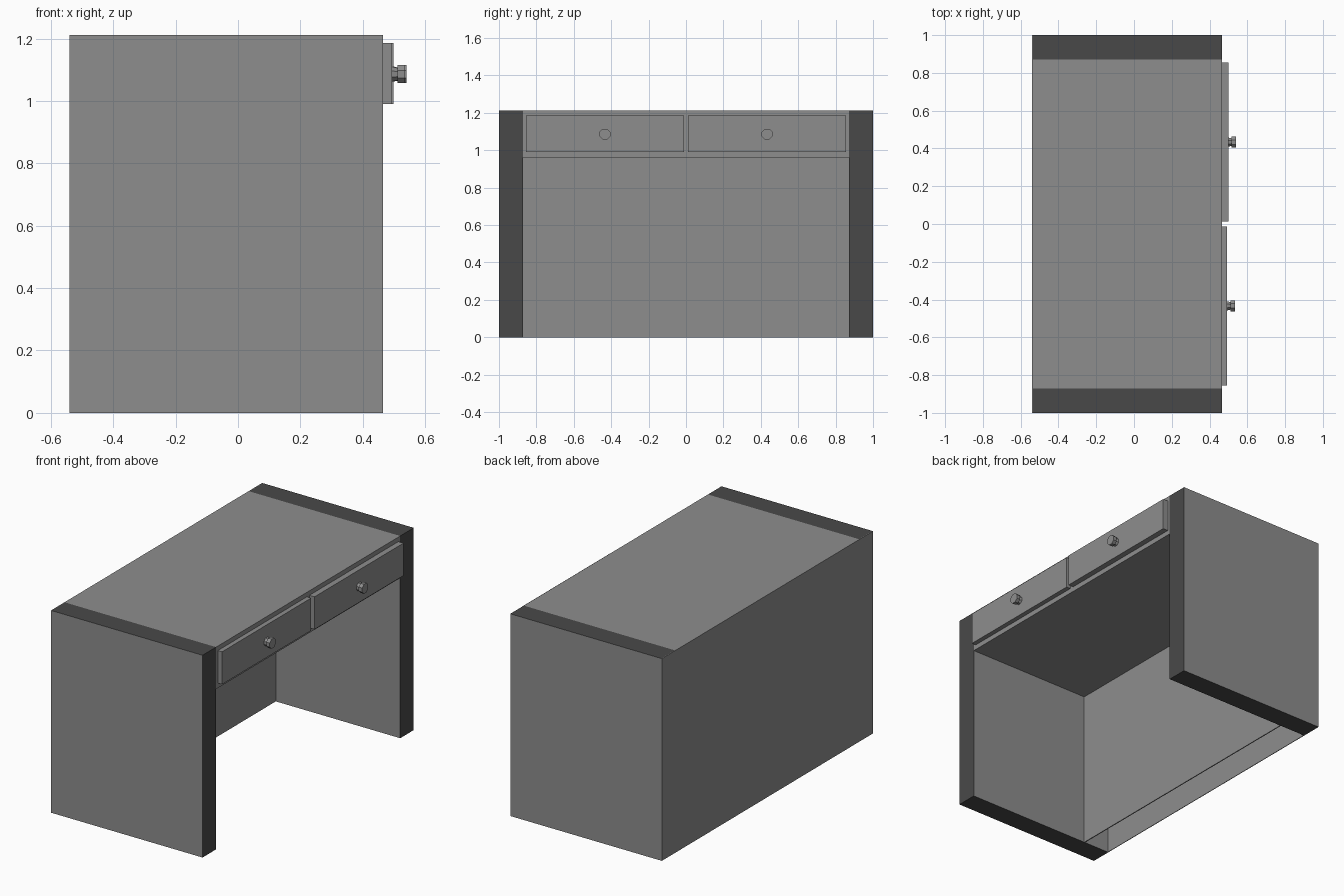
import bpy, bmesh, math
from mathutils import Matrix

if "Cube" in bpy.data.objects:
    bpy.data.objects.remove(bpy.data.objects["Cube"])


def material(name, v):
    m = bpy.data.materials.new(name)
    m.diffuse_color = (v, v, v, 1)
    m.use_nodes = True
    m.node_tree.nodes["Principled BSDF"].inputs["Base Color"].default_value = m.diffuse_color
    return m


GREY = material("mid_grey", 0.27)
DARK = material("dark_edge_grey", 0.066)


def finish(name, bm, mats):
    me = bpy.data.meshes.new(name)
    bm.to_mesh(me)
    bm.free()
    for m in mats:
        me.materials.append(m)
    ob = bpy.data.objects.new(name, me)
    bpy.context.collection.objects.link(ob)
    return ob


def box(name, x, y, z, mats=(GREY,)):
    bm = bmesh.new()
    bmesh.ops.create_cube(bm, size=1)
    for v in bm.verts:
        for i, r in enumerate((x, y, z)):
            v.co[i] = r[0] if v.co[i] < 0 else r[1]
    bm.normal_update()
    if len(mats) > 1:
        # front, top and bottom edges are dark, broad faces stay grey
        for f in bm.faces:
            f.material_index = int(f.normal.x > 0.5 or abs(f.normal.z) > 0.5)
    return finish(name, bm, mats)


def knob(name, x0, y, z):
    # eight-sided stem and cap, lying along x
    bm = bmesh.new()
    for a, b, r1, r2 in ((0, 0.02, 0.026, 0.021), (0.018, 0.041, 0.031, 0.031)):
        mat = (Matrix.Translation((x0 + (a + b) / 2, y, z))
               @ Matrix.Rotation(math.pi / 2, 4, 'Y')
               @ Matrix.Rotation(math.pi / 8, 4, 'Z'))
        bmesh.ops.create_cone(bm, cap_ends=True, segments=8, radius1=r1,
                              radius2=r2, depth=b - a, matrix=mat)
    return finish(name, bm, (GREY,))


BACK, FRONT, TOP = -0.54, 0.465, 1.212

# side panels with dark edges
for side, y in (("left", (-1, -0.872)), ("right", (0.872, 1))):
    box(side + "_side_panel", (BACK + 0.004, FRONT), y, (0, TOP), (GREY, DARK))

# desk top with the drawer housing
box("desk_top", (BACK + 0.004, FRONT), (-0.872, 0.872), (0.96, TOP))

# outer back sheet and inner knee wall, open underneath
box("back_sheet", (BACK, BACK + 0.004), (-1, 1), (0, TOP))
box("knee_wall", (-0.366, -0.36), (-0.872, 0.872), (0, 0.96))

# drawers with knobs; one stands slightly further out
for side, y, x in (("left", (-0.855, -0.012), 0.493), ("right", (0.012, 0.855), 0.499)):
    box(side + "_drawer", (FRONT, x), y, (0.99, 1.185))
    knob(side + "_knob", x, sum(y) / 2, 1.086)
